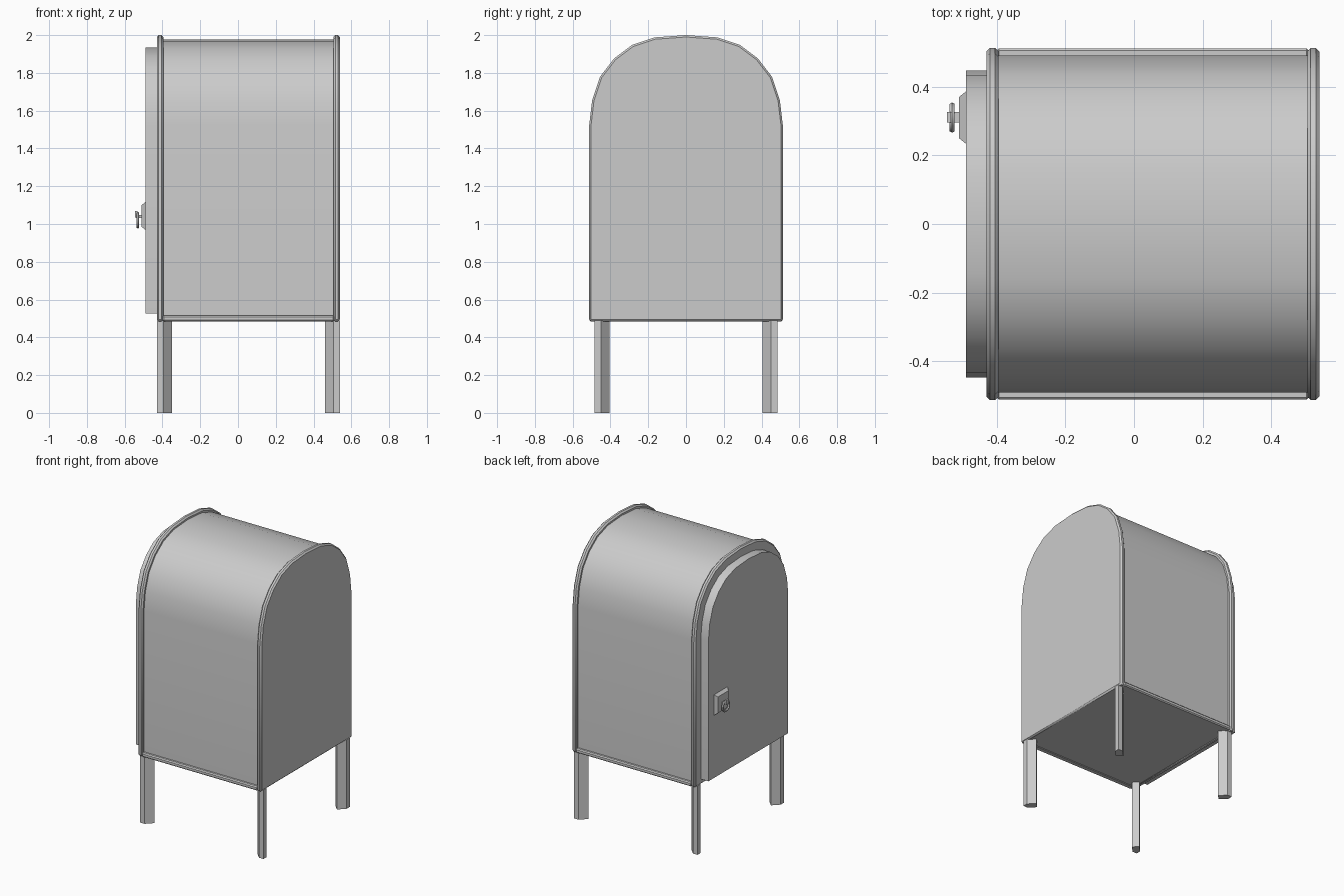
import bpy, bmesh, math
from mathutils import Matrix

if "Cube" in bpy.data.objects:
    bpy.data.objects.remove(bpy.data.objects["Cube"])

# right half of the arched cabinet outline (y, z), spring line to crown
ARCH = [(.513, 1.52), (.497, 1.655), (.455, 1.78), (.38, 1.877),
        (.285, 1.948), (.165, 1.988), (0, 2.0)]
SPRING, BOTTOM = 1.52, .485


def arch(inset, bottom):
    sy, sz = (.513 - inset) / .513, (.48 - inset) / .48
    right = [(y * sy, SPRING + (z - SPRING) * sz) for y, z in ARCH]
    left = [(-y, z) for y, z in reversed(right[:-1])]
    return [(right[0][0], bottom)] + right + left + [(-right[0][0], bottom)]


def finish(name, bm, bevel=0, smooth=False):
    bmesh.ops.recalc_face_normals(bm, faces=bm.faces)
    me = bpy.data.meshes.new(name)
    bm.to_mesh(me)
    bm.free()
    ob = bpy.data.objects.new(name, me)
    bpy.context.collection.objects.link(ob)
    if bevel:
        mod = ob.modifiers.new("Bevel", 'BEVEL')
        mod.width, mod.segments = bevel, 1
        mod.limit_method, mod.angle_limit = 'ANGLE', math.radians(40)
    if smooth:
        bpy.ops.object.select_all(action='DESELECT')
        ob.select_set(True)
        bpy.context.view_layer.objects.active = ob
        bpy.ops.object.shade_smooth_by_angle(angle=math.radians(30))
    return ob


def loft(name, rings, **kw):
    """Skin a closed solid between two matching point rings."""
    bm = bmesh.new()
    a, b = [[bm.verts.new(p) for p in r] for r in rings]
    bm.faces.new(a)
    bm.faces.new(b)
    for i in range(len(a)):
        j = (i + 1) % len(a)
        bm.faces.new((a[i], a[j], b[j], b[i]))
    return finish(name, bm, **kw)


def along_x(name, profile, x0, x1, **kw):
    return loft(name, [[(x, y, z) for y, z in profile] for x in (x0, x1)], **kw)


def rect(y0, y1, z0, z1):
    return [(y0, z0), (y1, z0), (y1, z1), (y0, z1)]


# cabinet shell, raised end plates and door
along_x("cabinet_body", arch(.022, BOTTOM + .004), -.41, .52, smooth=True)
along_x("door_side_plate", arch(0, BOTTOM), -.43, -.395, bevel=.01, smooth=True)
along_x("plain_side_plate", arch(0, BOTTOM), .505, .54, bevel=.01, smooth=True)
along_x("door", arch(.065, .525), -.49, -.42, smooth=True)

# bottom rails along the long sides
for s, side in ((-1, "front"), (1, "back")):
    along_x(side + "_bottom_rail", rect(s * .47, s * .512, BOTTOM, .515),
            -.40, .51, bevel=.007)

# legs: square outer corner, bevelled cross-section pointing inward
LEG = [(0, 0), (.035, 0), (.08, .045), (.045, .08), (0, .035)]
for sx, x, xn in ((1, -.43, "left"), (-1, .54, "right")):
    for sy, y, yn in ((1, -.485, "front"), (-1, .485, "back")):
        loft(f"{yn}_{xn}_leg",
             [[(x + sx * u, y + sy * v, z) for u, v in LEG] for z in (0, .49)])

# tapered lock plate
loft("lock_plate", [[(x, y, z) for y, z in rect(.23 + d, .39 - d, .965 + d, 1.12 - d)]
                    for x, d in ((-.485, 0), (-.51, .02))])

# handle stem, end tab and hanging ring
along_x("handle_stem", rect(.296, .326, 1.033, 1.048), -.54, -.505)
along_x("handle_tab", rect(.296, .326, 1.035, 1.068), -.545, -.533)
bm = bmesh.new()
N, M, R, r = 16, 6, .036, .008
grid = []
for i in range(N):
    a = 2 * math.pi * i / N
    grid.append([])
    for k in range(M):
        b = 2 * math.pi * k / M
        q = R + r * math.cos(b)
        grid[-1].append(bm.verts.new((-.53 + r * math.sin(b),
                                      .31 + q * math.cos(a), 1.02 + q * math.sin(a))))
for i in range(N):
    for k in range(M):
        i2, k2 = (i + 1) % N, (k + 1) % M
        bm.faces.new((grid[i][k], grid[i2][k], grid[i2][k2], grid[i][k2]))
finish("handle_ring", bm, smooth=True)
